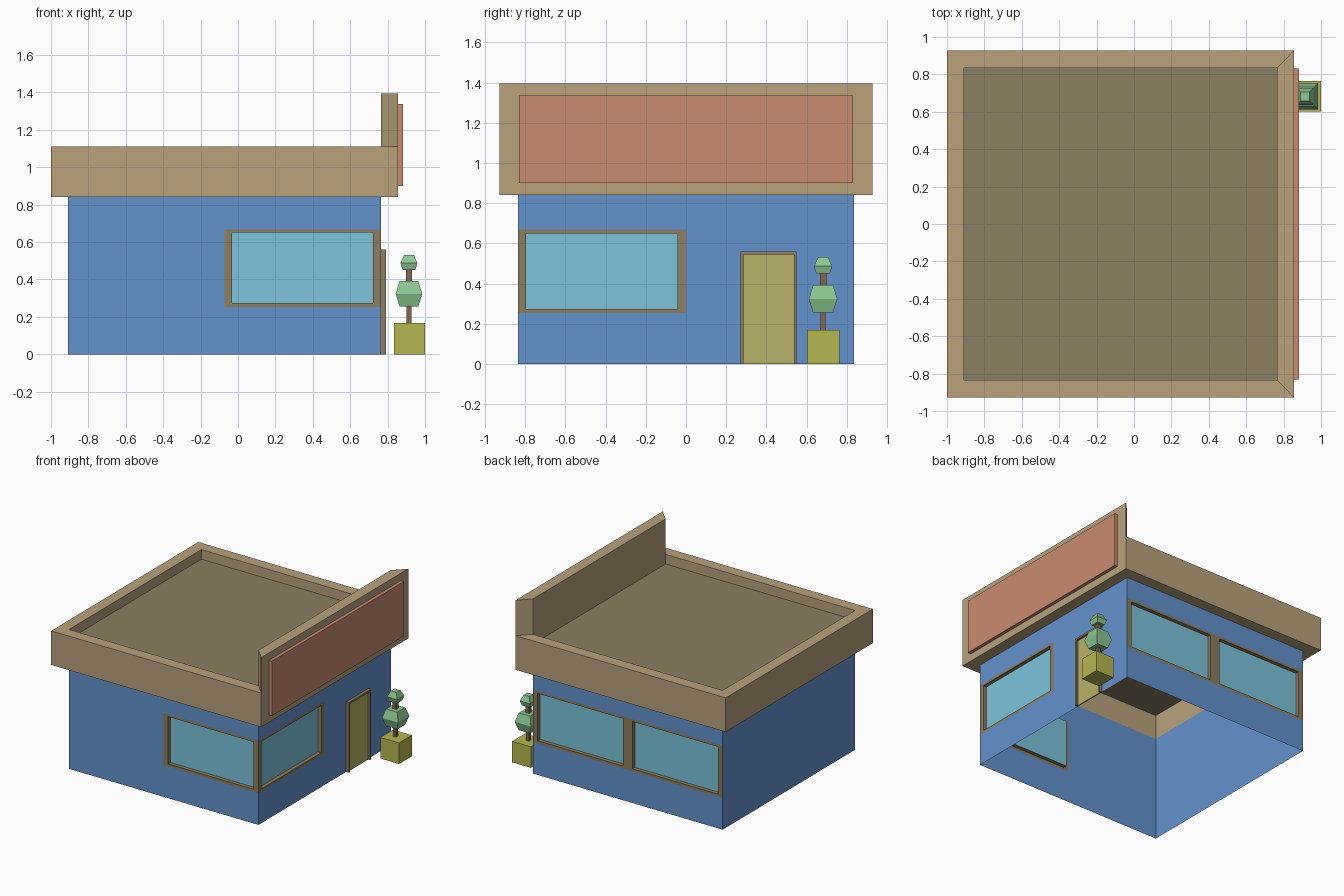
import bpy, bmesh
from mathutils import Vector

if "Cube" in bpy.data.objects:
    bpy.data.objects.remove(bpy.data.objects["Cube"])


def material(name, rgb):
    m = bpy.data.materials.new(name)
    lin = [((c / 255 + 0.055) / 1.055) ** 2.4 for c in rgb]
    m.diffuse_color = (*lin, 1)
    m.use_nodes = True
    m.node_tree.nodes["Principled BSDF"].inputs["Base Color"].default_value = m.diffuse_color
    return m


BLUE = material("wall_blue", (100, 146, 205))
TAN = material("fascia_tan", (184, 162, 124))
BROWN = material("frame_brown", (140, 126, 97))
GLASS = material("glass", (125, 196, 219))
SIGN = material("sign_red", (202, 140, 113))
DOOR = material("door_olive", (184, 178, 106))
POT = material("pot_yellow", (182, 183, 82))
LEAF = material("leaf_green", (141, 200, 146))
TRUNK = material("trunk_brown", (130, 104, 76))


def mesh_object(name, quads, mat):
    bm = bmesh.new()
    for q in quads:
        bm.faces.new([bm.verts.new(p) for p in q])
    bmesh.ops.remove_doubles(bm, verts=bm.verts, dist=1e-4)
    me = bpy.data.meshes.new(name)
    bm.to_mesh(me)
    bm.free()
    me.materials.append(mat)
    ob = bpy.data.objects.new(name, me)
    bpy.context.collection.objects.link(ob)
    return ob


def stack(name, cx, cy, levels, mat):
    """Square-section solid through (half_x, half_y, z) levels."""
    rings = [[(cx + sx * hx, cy + sy * hy, z) for sx, sy in ((-1, -1), (1, -1), (1, 1), (-1, 1))]
             for hx, hy, z in levels]
    quads = [rings[0][::-1], rings[-1]]
    for a, b in zip(rings, rings[1:]):
        quads += [(a[i], a[(i + 1) % 4], b[(i + 1) % 4], b[i]) for i in range(4)]
    return mesh_object(name, quads, mat)


def box(name, x0, x1, y0, y1, z0, z1, mat):
    hx, hy = (x1 - x0) / 2, (y1 - y0) / 2
    return stack(name, x0 + hx, y0 + hy, [(hx, hy, z0), (hx, hy, z1)], mat)


X0, X1, Y = -0.908, 0.765, 0.835       # wall plan
WALL_H, ROOF_H, SIGN_H = 0.84, 1.112, 1.395
SILL, HEAD, RECESS = 0.253, 0.668, 0.03
inner = [(X0, -Y), (X1, -Y), (X1, Y), (X0, Y)]
outer = [(-1, -0.928), (0.855, -0.928), (0.855, 0.928), (-1, 0.928)]

# Walls: open sheets with half-width windows, each with frame, reveal and glass
wall_windows = [(1,), (0,), (0, 1), ()]   # front, right, back, left
wall, frame, glass = [], [], []
for i, slots in enumerate(wall_windows):
    a = Vector((*inner[i], 0))
    b = Vector((*inner[(i + 1) % 4], 0))
    length = (b - a).length
    d = (b - a).normalized()
    inward = -d.cross(Vector((0, 0, 1)))

    def rect(u0, u1, z0, z1, depth=0):
        return [a + d * u + inward * depth + Vector((0, 0, z))
                for u, z in ((u0, z0), (u1, z0), (u1, z1), (u0, z1))]

    for k in (0, 1):
        u0, u1 = k * length / 2, (k + 1) * length / 2
        wall += [rect(u0, u1, 0, SILL), rect(u0, u1, HEAD, WALL_H)]
        if k not in slots:
            wall.append(rect(u0, u1, SILL, HEAD))
            continue
        opening = (u0 + 0.04, u1 - 0.042, SILL + 0.02, HEAD - 0.018)
        o, n, r = rect(u0, u1, SILL, HEAD), rect(*opening), rect(*opening, RECESS)
        for j in range(4):
            m = (j + 1) % 4
            frame += [(o[j], o[m], n[m], n[j]), (n[j], n[m], r[m], r[j])]
        glass.append(r)
mesh_object("walls", wall, BLUE)
mesh_object("window_frames", frame, BROWN)
mesh_object("window_glass", glass, GLASS)

# Roof parapet: four mitred lengths, the right one raised to carry the sign
parapet = []
for i in range(4):
    j = (i + 1) % 4
    h = SIGN_H if i == 1 else ROOF_H
    loop = lambda k: [(*outer[k], WALL_H), (*outer[k], h), (*inner[k], h), (*inner[k], WALL_H)]
    a, b = loop(i), loop(j)
    parapet += [(a[k], b[k], b[(k + 1) % 4], a[(k + 1) % 4]) for k in range(4)]
    if i == 1:
        ends = [[(*outer[k], ROOF_H), (*outer[k], h), (*inner[k], h), (*inner[k], ROOF_H)]
                for k in (i, j)]
        parapet += [ends[0], ends[1][::-1]]
mesh_object("roof_parapet", parapet, TAN)
mesh_object("roof_deck", [[(x, y, 1.035) for x, y in inner]], BROWN)

# Blank sign board
box("sign_board", 0.855, 0.882, -0.832, 0.832, 0.9, 1.337, SIGN)

# Door with projecting frame
box("door_frame_left", X1, 0.79, 0.272, 0.287, 0, 0.56, BROWN)
box("door_frame_right", X1, 0.79, 0.537, 0.55, 0, 0.56, BROWN)
box("door_frame_top", X1, 0.79, 0.287, 0.537, 0.545, 0.56, BROWN)
box("door_panel", X1, 0.774, 0.287, 0.537, 0, 0.545, DOOR)

# Potted topiary
px, py = 0.914, 0.682
box("plant_pot", 0.835, 1.0, 0.602, 0.764, 0, 0.168, POT)
stack("trunk_lower", px, py, [(0.013, 0.013, 0.165), (0.013, 0.013, 0.26)], TRUNK)
stack("trunk_upper", px, py, [(0.016, 0.016, 0.385), (0.016, 0.016, 0.455)], TRUNK)
stack("foliage_lower", px, py,
      [(0.05, 0.05, 0.255), (0.071, 0.071, 0.323), (0.05, 0.05, 0.392)], LEAF)
stack("foliage_upper", px, py,
      [(0.034, 0.034, 0.45), (0.045, 0.045, 0.488), (0.025, 0.025, 0.532)], LEAF)
